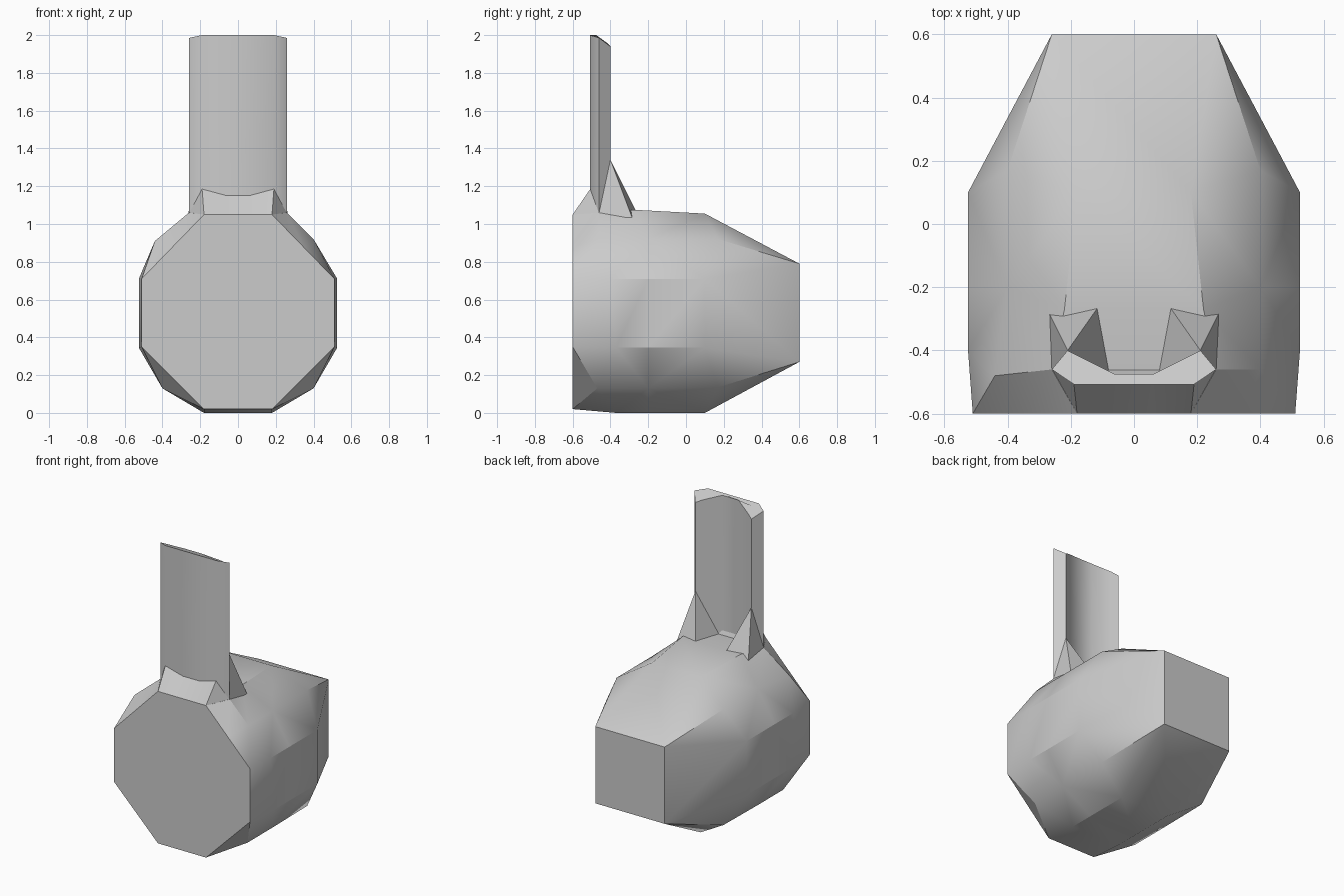
import bpy, bmesh, math

cube = bpy.data.objects.get("Cube")
if cube:
    bpy.data.objects.remove(cube, do_unlink=True)

GREY = (0.6, 0.6, 0.6, 1.0)
grey = bpy.data.materials.new("plain grey")
grey.use_nodes = True
grey.diffuse_color = GREY
grey.node_tree.nodes["Principled BSDF"].inputs["Base Color"].default_value = GREY


def finish(bm, name, angle=30):
    """Turn a bmesh into a named, smooth-shaded object with sharp creases."""
    bmesh.ops.recalc_face_normals(bm, faces=bm.faces[:])
    mesh = bpy.data.meshes.new(name)
    bm.to_mesh(mesh)
    bm.free()
    mesh.materials.append(grey)
    obj = bpy.data.objects.new(name, mesh)
    bpy.context.collection.objects.link(obj)
    bpy.ops.object.select_all(action='DESELECT')
    obj.select_set(True)
    bpy.context.view_layer.objects.active = obj
    bpy.ops.object.shade_smooth_by_angle(angle=math.radians(angle))
    return obj


def loft(bm, rings):
    """Bridge closed rings of equal length and cap both ends."""
    loops = [[bm.verts.new(p) for p in ring] for ring in rings]
    n = len(loops[0])
    for a, b in zip(loops, loops[1:]):
        for i in range(n):
            j = (i + 1) % n
            bm.faces.new((a[i], a[j], b[j], b[i]))
    bm.faces.new(loops[0])
    bm.faces.new(loops[-1])


def mirrored(half):
    """Close a half outline, listed top to bottom, across x = 0."""
    return half + [(-x, y, z) for x, y, z in reversed(half)]


# Body: chamfered barrel tapering to a rectangular back
front = mirrored([(0.18, -0.6, 1.05), (0.345, -0.6, 0.88), (0.51, -0.6, 0.71),
                  (0.51, -0.6, 0.35), (0.345, -0.6, 0.185), (0.18, -0.6, 0.02)])
shoulder = mirrored([(0.26, -0.46, 1.06), (0.4, -0.46, 0.92), (0.525, -0.4, 0.71),
                     (0.525, -0.37, 0.345), (0.4, -0.47, 0.13), (0.18, -0.37, 0)])
shoulder[-2] = (-0.44, -0.48, 0.91)   # raised right shoulder
middle = mirrored([(0.22, -0.27, 1.075), (0.4, -0.2, 0.92), (0.525, -0.2, 0.71),
                   (0.525, -0.2, 0.345), (0.4, -0.2, 0.13), (0.18, -0.2, 0)])
rear = mirrored([(0.18, 0.1, 1.055), (0.4, 0.17, 0.92), (0.525, 0.1, 0.71),
                 (0.525, 0.1, 0.345), (0.4, 0.17, 0.135), (0.18, 0.1, 0)])
back = mirrored([(0.26, 0.6, 0.79)] * 3 + [(0.26, 0.6, 0.27)] * 3)
bm = bmesh.new()
loft(bm, [front, shoulder, middle, rear, back])
bmesh.ops.remove_doubles(bm, verts=bm.verts[:], dist=0.0005)
bmesh.ops.triangulate(bm, faces=[f for f in bm.faces if len(f.verts) == 4])
finish(bm, "body")

# Upright plate: shallow channel with a top edge dropping to the back
section = [(0.06, -0.475, 2.0), (0.17, -0.42, 1.96), (0.21, -0.4, 1.94),
           (0.26, -0.46, 1.985), (0.19, -0.507, 2.0)]
top = mirrored(section)
bottom = [(x, y, 1.03) for x, y, z in top]
bm = bmesh.new()
loft(bm, [bottom, top])
finish(bm, "upright_plate", 35)

# Front lip: wedge joining the front face to the plate
bm = bmesh.new()
low = [bm.verts.new((x, -0.6, 1.05)) for x in (-0.18, -0.06, 0.06, 0.18)]
high = [bm.verts.new((x, -0.507, z)) for x, z in
        ((-0.19, 1.185), (-0.06, 1.15), (0.06, 1.15), (0.19, 1.185))]
heel = [bm.verts.new((x, -0.46, 1.055)) for x in (-0.26, -0.06, 0.06, 0.26)]
for i in range(3):
    for a, b in ((low, high), (high, heel), (heel, low)):
        bm.faces.new((a[i], a[i + 1], b[i + 1], b[i]))
for i in (0, 3):
    bm.faces.new((low[i], high[i], heel[i]))
finish(bm, "front_lip")

# Rear gussets: slanted pyramids bracing the plate
for side, name in ((1, "left_gusset"), (-1, "right_gusset")):
    bm = bmesh.new()
    tip = bm.verts.new((side * 0.21, -0.4, 1.34))
    base = [bm.verts.new((side * x, y, z)) for x, y, z in
            ((0.27, -0.28, 1.02), (0.115, -0.265, 1.07),
             (0.08, -0.465, 1.06), (0.26, -0.46, 1.06))]
    for i in range(4):
        bm.faces.new((base[i], base[(i + 1) % 4], tip))
    bm.faces.new(base)
    finish(bm, name)
